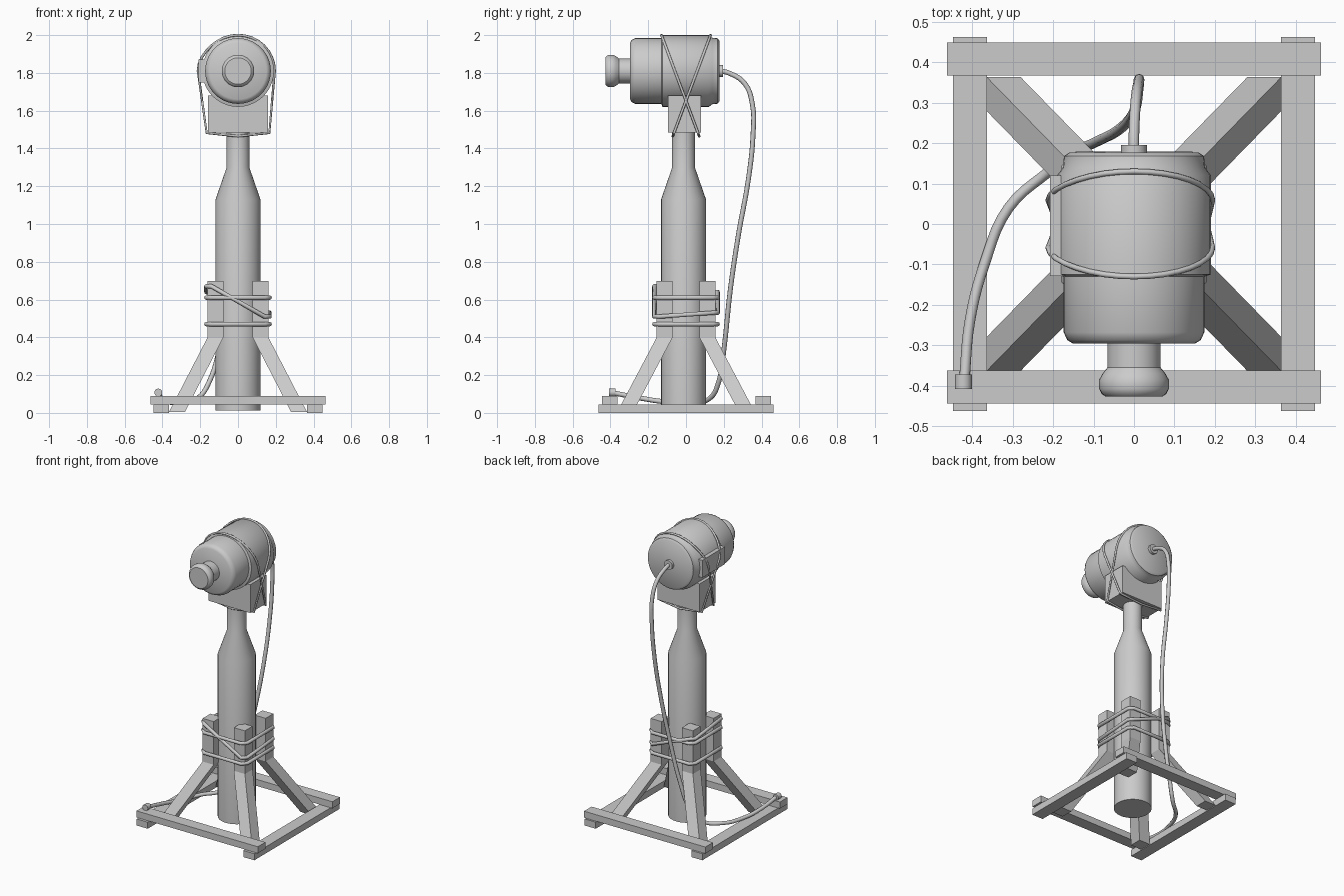
import bpy, bmesh, math
from mathutils import Vector

if "Cube" in bpy.data.objects:
    bpy.data.objects.remove(bpy.data.objects["Cube"])


def add_mesh(name, bm, smooth=False):
    bmesh.ops.recalc_face_normals(bm, faces=bm.faces)
    me = bpy.data.meshes.new(name)
    bm.to_mesh(me)
    bm.free()
    ob = bpy.data.objects.new(name, me)
    bpy.context.collection.objects.link(ob)
    if smooth:
        bpy.ops.object.select_all(action='DESELECT')
        ob.select_set(True)
        bpy.context.view_layer.objects.active = ob
        bpy.ops.object.shade_smooth_by_angle(angle=math.radians(35))
    return ob


def loft(name, rings, smooth=False):
    """Skin a list of closed point rings and cap both ends."""
    bm = bmesh.new()
    vr = [[bm.verts.new(p) for p in ring] for ring in rings]
    n = len(vr[0])
    for a, b in zip(vr, vr[1:]):
        for i in range(n):
            j = (i + 1) % n
            bm.faces.new((a[i], a[j], b[j], b[i]))
    bm.faces.new(vr[0])
    bm.faces.new(vr[-1])
    return add_mesh(name, bm, smooth)


def lathe(name, profile, origin, axis, n=32):
    """Profile of (distance along axis, radius) turned round y or z."""
    o, rings = Vector(origin), []
    for d, r in profile:
        ring = []
        for i in range(n):
            t = 2 * math.pi * i / n
            c, s = r * math.cos(t), r * math.sin(t)
            ring.append(o + Vector((c, d, s) if axis == 'y' else (c, s, d)))
        rings.append(ring)
    return loft(name, rings, True)


def square(x, y, z, hx, hy):
    return [(x - hx, y - hy, z), (x + hx, y - hy, z), (x + hx, y + hy, z), (x - hx, y + hy, z)]


def box(name, x0, x1, y0, y1, z0, z1):
    x, y, hx, hy = (x0 + x1) / 2, (y0 + y1) / 2, (x1 - x0) / 2, (y1 - y0) / 2
    return loft(name, [square(x, y, z0, hx, hy), square(x, y, z1, hx, hy)])


def tube(name, pts, radius, closed=False, bezier=False):
    cu = bpy.data.curves.new(name, 'CURVE')
    cu.dimensions = '3D'
    cu.bevel_depth, cu.bevel_resolution = radius, 2
    cu.use_fill_caps = True
    cu.resolution_u = 5
    sp = cu.splines.new('BEZIER' if bezier else 'POLY')
    sp.use_cyclic_u = closed
    if bezier:
        sp.bezier_points.add(len(pts) - 1)
        for bp, p in zip(sp.bezier_points, pts):
            bp.co = p
            bp.handle_left_type = bp.handle_right_type = 'AUTO'
    else:
        sp.points.add(len(pts) - 1)
        for q, p in zip(sp.points, pts):
            q.co = (*p, 1)
    ob = bpy.data.objects.new(name, cu)
    bpy.context.collection.objects.link(ob)
    bpy.ops.object.select_all(action='DESELECT')
    ob.select_set(True)
    bpy.context.view_layer.objects.active = ob
    bpy.ops.object.convert(target='MESH')
    bpy.ops.object.shade_smooth_by_angle(angle=math.radians(50))


# Base frame: side rails on the ground, cross rails on top
box("left_rail", -0.448, -0.364, -0.462, 0.462, 0, 0.045)
box("right_rail", 0.364, 0.448, -0.462, 0.462, 0, 0.045)
box("front_rail", -0.462, 0.462, -0.444, -0.362, 0.045, 0.09)
box("back_rail", -0.462, 0.462, 0.367, 0.449, 0.045, 0.09)

# Bent legs leaning in and clamping the post
for sx, side in ((-1, "left"), (1, "right")):
    for sy, end in ((-1, "front"), (1, "back")):
        loft(f"{end}_{side}_leg", [
            square(sx * 0.323, sy * 0.322, 0.005, 0.042, 0.042),
            square(sx * 0.119, sy * 0.113, 0.40, 0.042, 0.042),
            square(sx * 0.119, sy * 0.113, 0.697, 0.042, 0.042)])

# Post with tapered neck
lathe("post", [(0.012, 0.119), (1.13, 0.119), (1.30, 0.06), (1.50, 0.06)], (0, -0.013, 0), 'z')

# Saddle block under the head
box("saddle_block", -0.16, 0.16, -0.095, 0.08, 1.485, 1.68)

# Cylindrical head, front knob and cable socket
lathe("head", [(-0.296, 0.15), (-0.287, 0.165), (-0.268, 0.174), (-0.13, 0.174), (-0.125, 0.19),
               (0.12, 0.19), (0.14, 0.176), (0.168, 0.173), (0.177, 0.16)], (0, 0, 1.81), 'y', 40)
lathe("front_knob", [(-0.427, 0.07), (-0.42, 0.08), (-0.408, 0.086), (-0.385, 0.086),
                     (-0.37, 0.078), (-0.355, 0.066), (-0.29, 0.066)], (0, 0, 1.81), 'y')
lathe("cable_socket", [(0.17, 0.032), (0.195, 0.032)], (0, 0, 1.81), 'y', 16)
box("side_plate", -0.208, -0.17, -0.128, 0.12, 1.75, 1.87)

# Cable hanging behind the post and running to the front left corner
tube("cable", [(0, 0.185, 1.81), (0, 0.225, 1.80), (0.005, 0.31, 1.745), (0.012, 0.352, 1.63),
               (0.012, 0.355, 1.475), (0.01, 0.33, 1.235), (0, 0.278, 0.945), (-0.035, 0.235, 0.655),
               (-0.10, 0.20, 0.33), (-0.15, 0.175, 0.17), (-0.21, 0.13, 0.08), (-0.31, 0.04, 0.058),
               (-0.37, -0.10, 0.058), (-0.405, -0.235, 0.077), (-0.42, -0.39, 0.107)], 0.013, bezier=True)
lathe("cable_plug", [(-0.408, 0.021), (-0.372, 0.021)], (-0.422, 0, 0.108), 'y', 12)

# Ropes round the leg tops: corner heights FL, FR, BR, BL
for k, (fl, fr, br, bl) in enumerate(((0.47,) * 4, (0.61,) * 4, (0.67, 0.51, 0.53, 0.64))):
    a, b = 0.168, 0.14
    tube(f"leg_rope_{k + 1}", [(-a, -b, fl), (-b, -a, fl), (b, -a, fr), (a, -b, fr),
                               (a, b, br), (b, a, br), (-b, a, bl), (-a, b, bl)], 0.012, closed=True)

# Two crossing ropes binding the head to the saddle
for s, name in ((1, "head_rope_a"), (-1, "head_rope_b")):
    pts = []
    for i in range(17):
        t = math.pi * i / 16
        r = 0.194 + 0.018 * max(0, -math.cos(t)) ** 4
        pts.append((r * math.cos(t), 1.81 + 0.190 * math.sin(t)))
    pts += [(-0.166, 1.482), (0, 1.465), (0.166, 1.482)]
    tube(name, [(x, s * (-0.07 + 0.2 * (z - 1.465) / 0.535), z) for x, z in pts], 0.007, closed=True)
